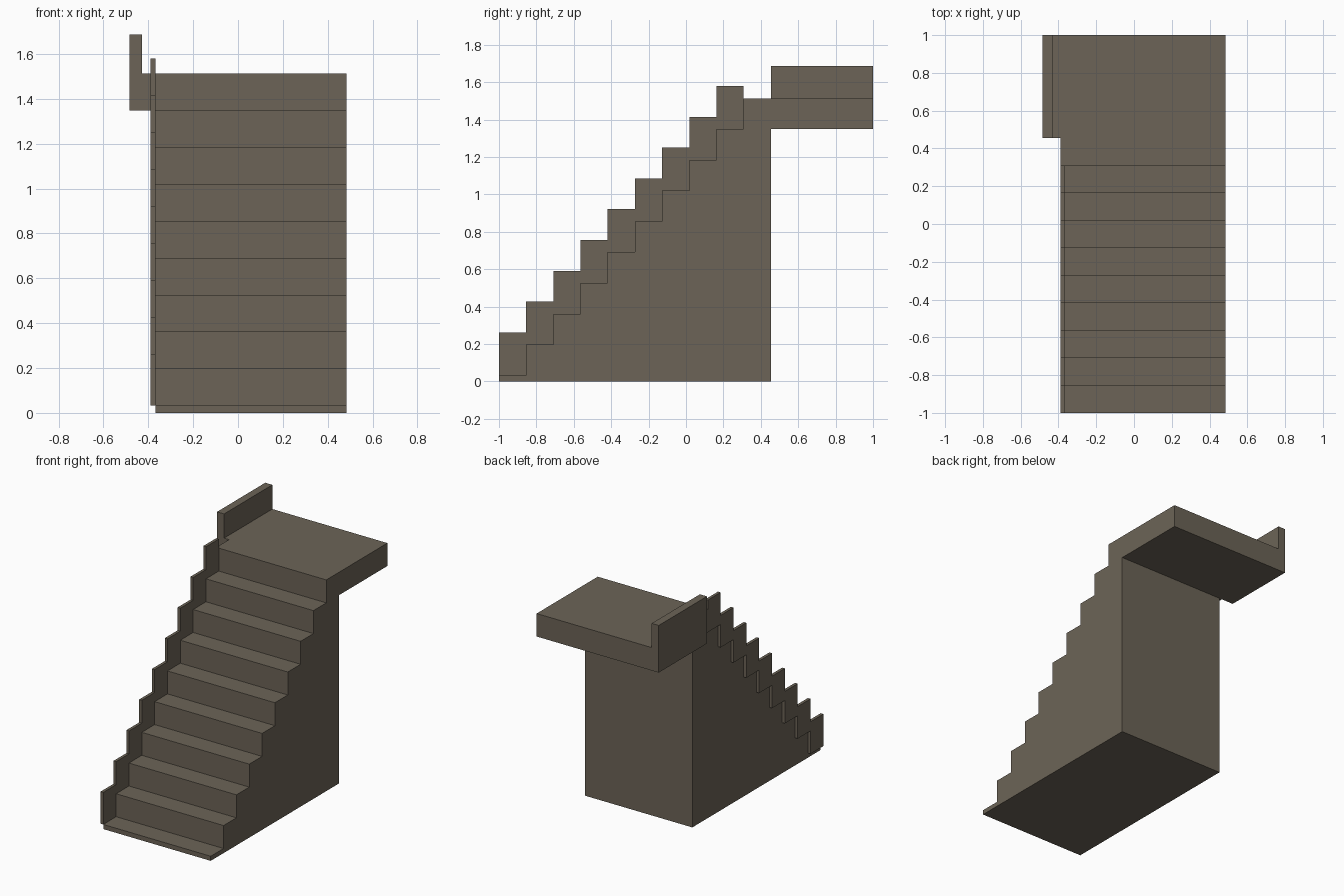
import bpy, bmesh
from mathutils import Vector

if "Cube" in bpy.data.objects:
    bpy.data.objects.remove(bpy.data.objects["Cube"])

stone = bpy.data.materials.new("brown_stone")
stone.diffuse_color = (0.15, 0.127, 0.095, 1)
stone.use_nodes = True
stone.node_tree.nodes["Principled BSDF"].inputs["Base Color"].default_value = stone.diffuse_color

N, RUN, RISE, BASE = 9, 0.1454, 0.1645, 0.033
RIGHT, BODY_LEFT, RAIL_LEFT = 0.484, -0.368, -0.389
Y_TOP = -1 + N * RUN            # front edge of the landing
Y_BACK = Y_TOP + RUN            # back wall of the stair body
Z_UNDER = BASE + (N - 1) * RISE
Z_TOP = BASE + N * RISE


def extrude(name, pts, offset):
    """Closed profile of 3D points extruded along offset."""
    bm = bmesh.new()
    face = bm.faces.new([bm.verts.new(p) for p in pts])
    out = bmesh.ops.extrude_face_region(bm, geom=[face])
    vs = [g for g in out["geom"] if isinstance(g, bmesh.types.BMVert)]
    bmesh.ops.translate(bm, verts=vs, vec=Vector(offset))
    bmesh.ops.recalc_face_normals(bm, faces=bm.faces[:])
    me = bpy.data.meshes.new(name)
    bm.to_mesh(me)
    bm.free()
    me.materials.append(stone)
    ob = bpy.data.objects.new(name, me)
    bpy.context.collection.objects.link(ob)
    return ob


def steps(lift):
    """Zigzag of treads (y, z) raised by lift."""
    pts = []
    for i in range(N):
        z = BASE + i * RISE + lift
        pts += [(-1 + i * RUN, z), (-1 + (i + 1) * RUN, z)]
    return pts


# solid stair body with treads
side = [(-1, 0)] + steps(0) + [(Y_BACK, Z_UNDER), (Y_BACK, 0)]
extrude("stair_body", [(BODY_LEFT, y, z) for y, z in side], (RIGHT - BODY_LEFT, 0, 0))

# thin stepped side wall
wall = steps(0) + steps(0.23)[::-1]
extrude("stepped_side_wall", [(RAIL_LEFT, y, z) for y, z in wall], (BODY_LEFT - RAIL_LEFT, 0, 0))

# top step joining the landing
sec = [(RAIL_LEFT, Z_UNDER), (RIGHT, Z_UNDER), (RIGHT, Z_TOP), (RAIL_LEFT, Z_TOP)]
extrude("top_step", [(x, Y_TOP, z) for x, z in sec], (0, RUN, 0))

# landing slab with raised parapet on the left
sec = [(-0.484, Z_UNDER), (RIGHT, Z_UNDER), (RIGHT, Z_TOP), (-0.428, Z_TOP),
       (-0.428, 1.687), (-0.484, 1.687)]
extrude("landing_with_parapet", [(x, Y_BACK, z) for x, z in sec], (0, 1 - Y_BACK, 0))
